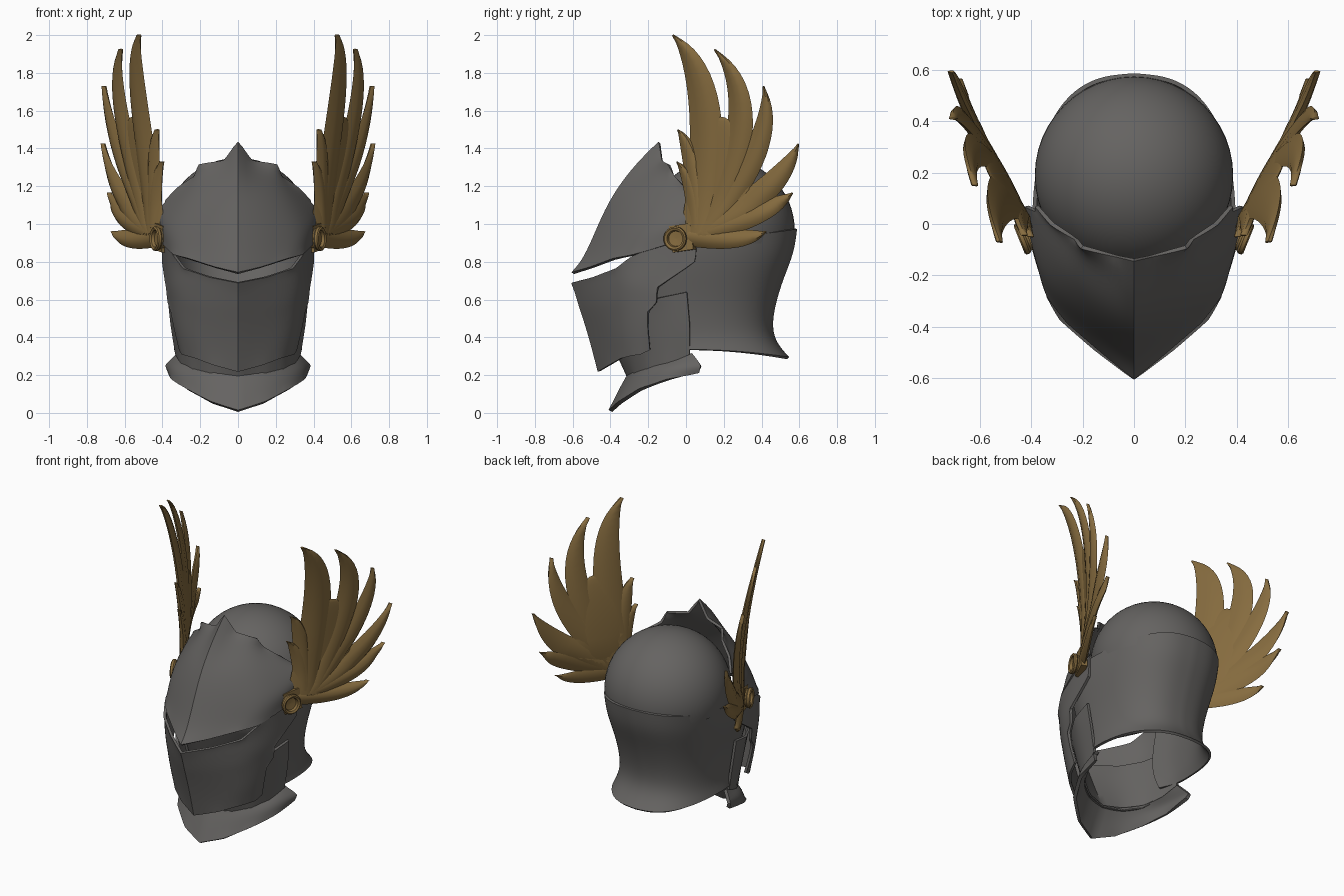
import bpy, bmesh, math
from mathutils import Vector, Matrix

if "Cube" in bpy.data.objects:
    bpy.data.objects.remove(bpy.data.objects["Cube"])

def material(name, col):
    m = bpy.data.materials.new(name)
    m.diffuse_color = (*col, 1)
    m.use_nodes = True
    m.node_tree.nodes["Principled BSDF"].inputs["Base Color"].default_value = m.diffuse_color
    return m

steel = material("dark steel", (0.13, 0.125, 0.12))
gold = material("old gold", (0.24, 0.15, 0.05))

def finish(name, bm, mat, sub=0, thick=0, angle=35):
    """Turn a right half into a mirrored, smooth-shaded object."""
    bmesh.ops.recalc_face_normals(bm, faces=bm.faces)
    me = bpy.data.meshes.new(name)
    bm.to_mesh(me)
    bm.free()
    me.materials.append(mat)
    ob = bpy.data.objects.new(name, me)
    bpy.context.collection.objects.link(ob)
    if sub:
        m = ob.modifiers.new("smooth", 'SUBSURF')
        m.levels = m.render_levels = sub
        m.boundary_smooth = 'PRESERVE_CORNERS'
    m = ob.modifiers.new("mirror", 'MIRROR')
    m.use_clip = True
    if thick:
        m = ob.modifiers.new("thickness", 'SOLIDIFY')
        m.thickness, m.offset = thick, 0
    bpy.ops.object.select_all(action='DESELECT')
    ob.select_set(True)
    bpy.context.view_layer.objects.active = ob
    bpy.ops.object.convert(target='MESH')
    bpy.ops.object.shade_smooth_by_angle(angle=math.radians(angle))
    return ob

def plate(name, rows, thick=0.016, sub=2, corners=True):
    """Curved half plate through a grid of points, centre line first."""
    bm = bmesh.new()
    crease = bm.verts.layers.float.new("crease_vert")
    vs = [[bm.verts.new(p) for p in r] for r in rows]
    for a, b in zip(vs, vs[1:]):
        for i in range(len(a) - 1):
            bm.faces.new((a[i], a[i + 1], b[i + 1], b[i]))
    if corners:  # keep the rim angular
        for v in bm.verts:
            if v.is_boundary and v.co.x > 0.01:
                v[crease] = 0.9
    return finish(name, bm, steel, sub, thick)

# Skull dome
bm = bmesh.new()
bmesh.ops.create_uvsphere(bm, u_segments=48, v_segments=32, radius=1)
bmesh.ops.delete(bm, geom=[v for v in bm.verts if v.co.z < -0.25 or v.co.x < -0.001], context='VERTS')
bmesh.ops.transform(bm, matrix=Matrix.Translation((0, 0.19, 0.97)) @ Matrix.Diagonal((0.387, 0.385, 0.38, 1)),
                    verts=bm.verts)
finish("skull_dome", bm, steel)

# Neck guard: back height, side height, half width, back depth, front end
levels = [(.975, .92, .392, .58, -.06), (.85, .83, .387, .565, -.08), (.72, .72, .368, .51, -.08),
          (.58, .6, .342, .465, -.07), (.45, .47, .325, .445, -.05), (.36, .39, .322, .475, -.02),
          (.29, .335, .335, .54, 0)]
rows = []
for zb, zs, a, yb, yf in levels:
    row = []
    for i in range(10):
        t = math.radians(10 * i)
        c, s = max(0, math.cos(t)) ** 0.78, math.sin(t) ** 0.78
        row.append((a * s, yf + (yb - yf) * c, zs + (zb - zs) * c * c))
    row.append((a - 0.05, yf - 0.1, zs))
    rows.append(row)
plate("neck_guard", rows, corners=False)

# Upper visor with pointed crest
plate("upper_visor", [
    [(0, -.6, .74), (.12, -.5, .77), (.26, -.38, .815), (.335, -.28, .835), (.39, -.1, .89), (.40, .06, .95)],
    [(0, -.535, .81), (.13, -.45, .85), (.27, -.33, .89), (.345, -.24, .92), (.4, -.08, .96), (.41, .06, 1.0)],
    [(0, -.46, .99), (.12, -.395, 1.0), (.25, -.3, 1.0), (.34, -.2, 1.0), (.4, -.05, 1.02), (.42, .07, 1.05)],
    [(0, -.385, 1.15), (.1, -.32, 1.16), (.22, -.22, 1.15), (.3, -.13, 1.12), (.36, -.02, 1.1), (.4, .06, 1.09)],
    [(0, -.265, 1.31), (.07, -.2, 1.27), (.18, -.14, 1.24), (.25, -.08, 1.2), (.32, -.01, 1.16), (.38, .05, 1.11)],
    [(0, -.14, 1.43), (.07, -.125, 1.33), (.205, -.09, 1.315), (.225, -.06, 1.25), (.32, 0, 1.19), (.38, .07, 1.12)]])

# Lower visor covering the mouth
plate("lower_visor", [
    [(0, -.46, .22), (.13, -.4, .255), (.22, -.34, .29), (.27, -.28, .305), (.29, -.24, .31), (.305, -.19, .335)],
    [(0, -.49, .34), (.13, -.42, .37), (.25, -.35, .4), (.305, -.27, .42), (.32, -.23, .43), (.33, -.2, .44)],
    [(0, -.53, .48), (.14, -.45, .5), (.265, -.36, .53), (.325, -.27, .54), (.34, -.22, .54), (.35, -.2, .535)],
    [(0, -.555, .55), (.145, -.465, .57), (.275, -.365, .59), (.33, -.275, .6), (.35, -.21, .595), (.365, -.155, .585)],
    [(0, -.575, .62), (.15, -.475, .64), (.28, -.365, .66), (.34, -.28, .67), (.365, -.19, .67), (.375, -.15, .665)],
    [(0, -.585, .65), (.15, -.48, .675), (.285, -.365, .7), (.34, -.28, .73), (.375, -.14, .77), (.395, .05, .8)],
    [(0, -.6, .69), (.15, -.487, .72), (.285, -.37, .765), (.333, -.285, .83), (.375, -.11, .9), (.395, .06, .94)]])

# Chin and cheek plate behind the visor
plate("cheek_plate", [
    [(0, -.3, .18), (.14, -.265, .19), (.235, -.2, .215), (.295, -.1, .26), (.325, .02, .31)],
    [(0, -.4, .4), (.17, -.33, .41), (.27, -.22, .43), (.33, -.1, .45), (.35, .02, .47)],
    [(0, -.46, .55), (.18, -.36, .56), (.28, -.25, .58), (.345, -.14, .61), (.368, .005, .64)]])

# Collar
plate("throat_collar", [
    [(0, -.4, .01), (.14, -.35, .055), (.27, -.24, .125), (.345, -.1, .175), (.36, .07, .215)],
    [(0, -.34, .13), (.14, -.3, .17), (.27, -.21, .205), (.355, -.08, .24), (.375, .08, .25)],
    [(0, -.3, .2), (.13, -.27, .215), (.24, -.19, .24), (.29, -.08, .27), (.315, .035, .31)]], thick=0.022)

# Wings: feathers bent onto a leaning, curved sheet
def sheet(y, z, off):
    x = 0.40 + 0.53 * y + 0.13 * max(0, z - 0.9) ** 2
    x += 0.6 * max(0, 1.1 - z) * max(0, y) - 0.7 * max(0, y - 0.35) ** 2
    return Vector((x + off, y, z))

feathers = [  # root, bend, tip, half width
    ((.06, .95), (.20, 1.75), (-.07, 2.0), .09),
    ((.10, .95), (.45, 1.63), (.15, 1.925), .074),
    ((.08, .95), (.49, 1.42), (.41, 1.73), .066),
    ((.08, .95), (.50, 1.17), (.595, 1.425), .073),
    ((.06, .95), (.44, 1.055), (.565, 1.165), .062),
    ((.0, .94), (.29, .895), (.425, .96), .055),
    ((.06, 1.0), (.05, 1.40), (-.045, 1.5), .05),
    ((.05, .98), (.06, 1.22), (-.05, 1.33), .048)]
section = [(-1, 0), (-.55, .75), (0, 1), (.55, .75), (1, 0), (.5, -.4), (-.5, -.4)]
bm = bmesh.new()
for root, bend, tip, width in feathers:
    root, bend, tip = Vector(root), Vector(bend), Vector(tip)
    rings, n = [], 18
    for k in range(n + 1):
        t = k / n
        p = root * (1 - t) ** 2 + bend * 2 * t * (1 - t) + tip * t * t
        d = ((bend - root) * (1 - t) + (tip - bend) * t).normalized()
        side = Vector((d.y, -d.x))
        w = width * max(0.06, 1 - t ** 3.4)
        h = 0.036 * (1 - 0.5 * t * t)
        ring = []
        for s, b in section:
            q = p + side * w * s
            ring.append(bm.verts.new(sheet(q.x, q.y, h * b)))
        rings.append(ring)
    for a, b in zip(rings, rings[1:]):
        for i in range(len(a)):
            j = (i + 1) % len(a)
            bm.faces.new((a[i], a[j], b[j], b[i]))
    bm.faces.new(rings[0])
    bm.faces.new(rings[-1])
# Solid middle of the wing
palm = bmesh.ops.create_uvsphere(bm, u_segments=24, v_segments=16, radius=1)["verts"]
for v in palm:
    v.co = sheet(0.175 + 0.165 * v.co.y, 1.23 + 0.34 * v.co.z, 0.022 * v.co.x + 0.003)
finish("wings", bm, gold, angle=45)

# Round hinges on square plates, turned slightly forward
bm = bmesh.new()
place = Matrix.Translation((0.405, -0.045, 0.922)) @ Matrix.Rotation(math.radians(-22), 4, 'Z')
bmesh.ops.create_cube(bm, size=1, matrix=place @ Matrix.Translation((-0.01, 0.025, 0.005))
                      @ Matrix.Rotation(math.radians(8), 4, 'X') @ Matrix.Diagonal((0.04, 0.12, 0.14, 1)))
rim = [(-0.02, .056), (.018, .056), (.026, .064), (.04, .064), (.046, .056), (.04, .044), (.024, .04), (.02, 0.001)]
rings = []
for x, r in rim:
    rings.append([bm.verts.new(place @ Vector((x, r * math.cos(a), r * math.sin(a))))
                  for a in (math.tau * i / 28 for i in range(28))])
for a, b in zip(rings, rings[1:]):
    for i in range(28):
        j = (i + 1) % 28
        bm.faces.new((a[i], a[j], b[j], b[i]))
bm.faces.new(rings[0])
bm.faces.new(rings[-1])
finish("wing_hinges", bm, gold)
